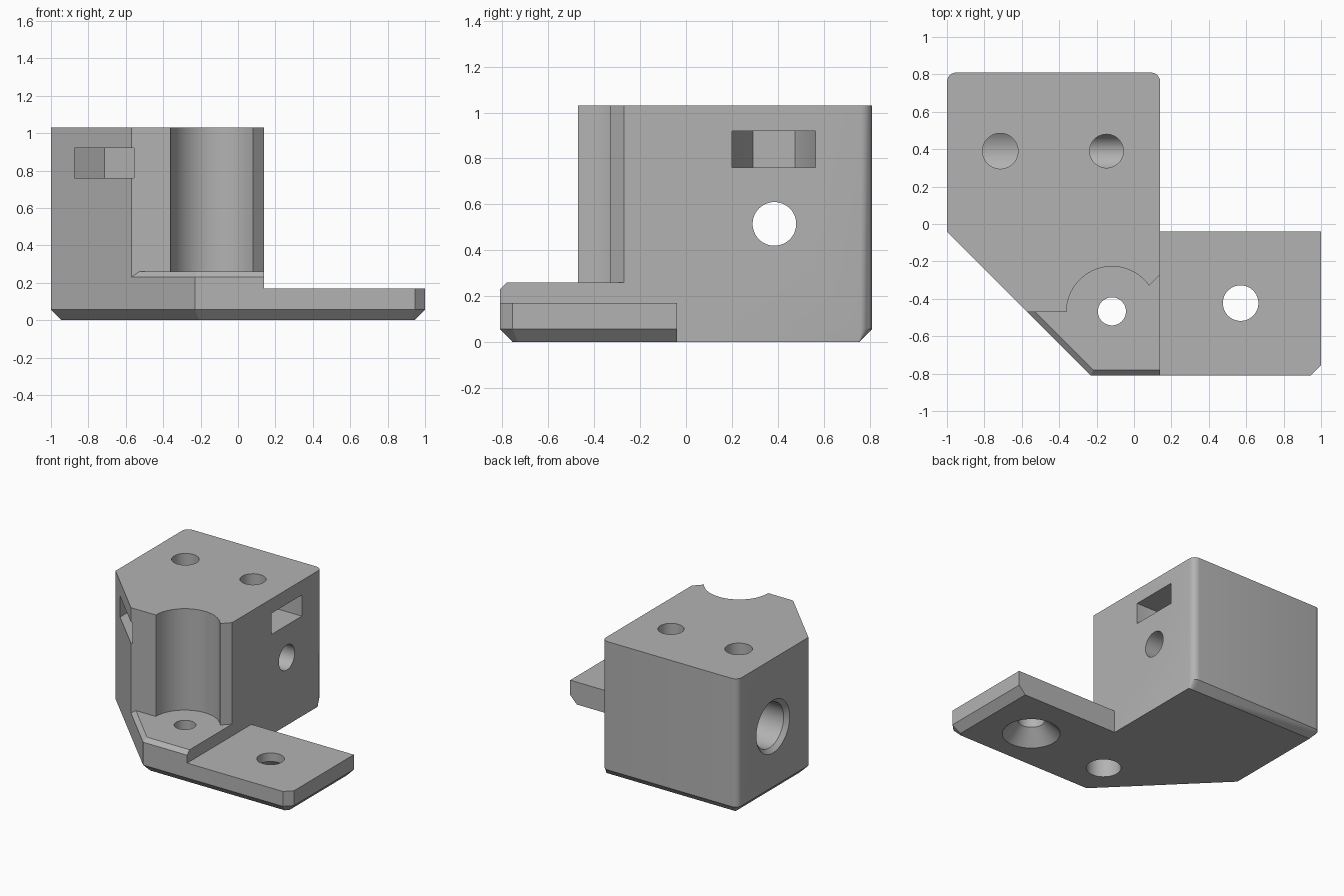
import bpy, bmesh
from math import sin, cos, radians, pi
from mathutils import Vector

if "Cube" in bpy.data.objects:
    bpy.data.objects.remove(bpy.data.objects["Cube"])

grey = bpy.data.materials.new("plain grey")
grey.use_nodes = True
grey.diffuse_color = (0.45, 0.45, 0.45, 1)
grey.node_tree.nodes["Principled BSDF"].inputs["Base Color"].default_value = (0.45, 0.45, 0.45, 1)


def loft(name, rings):
    """Skin a stack of matching closed rings and cap both ends."""
    bm = bmesh.new()
    rows = [[bm.verts.new(p) for p in ring] for ring in rings]
    for low, high in zip(rows, rows[1:]):
        for i in range(len(low)):
            bm.faces.new((low[i - 1], low[i], high[i], high[i - 1]))
    bm.faces.new(rows[0])
    bm.faces.new(rows[-1])
    bmesh.ops.remove_doubles(bm, verts=bm.verts, dist=1e-4)
    bmesh.ops.recalc_face_normals(bm, faces=bm.faces)
    mesh = bpy.data.meshes.new(name)
    bm.to_mesh(mesh)
    bm.free()
    mesh.materials.append(grey)
    obj = bpy.data.objects.new(name, mesh)
    bpy.context.collection.objects.link(obj)
    return obj


def prism(name, outline, z0, z1):
    return loft(name, [[(x, y, z) for x, y in outline] for z in (z0, z1)])


def arc(cx, cy, r, start, end, steps):
    angles = [radians(start + (end - start) * i / steps) for i in range(steps + 1)]
    return [(cx + r * cos(a), cy + r * sin(a)) for a in angles]


def bore(name, origin, along, profile):
    """Round cutter from (distance, radius) pairs along the x or z axis."""
    ox, oy, oz = origin
    rings = []
    for d, r in profile:
        ring = arc(0, 0, r, 0, 352.5, 47)
        if along == "x":
            rings.append([(d, oy + u, oz + v) for u, v in ring])
        else:
            rings.append([(ox + u, oy + v, d) for u, v in ring])
    return loft(name, rings)


# Full footprint with rounded back corners and a chamfered underside
right_round = arc(0.09, 0.76, 0.05, 0, 90, 6)
left_round = arc(-0.95, 0.76, 0.05, 90, 180, 6)
outline = [(0.945, -0.81), (1, -0.755), (1, -0.04), (0.14, -0.04),
           *right_round, *left_round, (-1, -0.04), (-0.23, -0.81)]
underside = [(0.922, -0.755), (0.945, -0.732), (0.945, -0.04), (0.14, -0.04),
             *[(x, 0.755) for x, y in right_round],
             *[(-0.945, 0.755) for p in left_round],
             (-0.945, -0.017), (-0.207, -0.755)]
body = loft("corner_bracket", [[(x, y, 0) for x, y in underside],
                               [(x, y, 0.057) for x, y in outline],
                               [(x, y, 1.03) for x, y in outline]])

cutters = []
# Space above the thin side plate
cutters.append(prism("plate_clearance",
                     [(0.14, -1), (1.2, -1), (1.2, 0.1), (0.14, 0.1)], 0.17, 1.2))

# Front ledge with the concave half round channel
cutters.append(prism("channel_clearance",
                     [(-0.8, -1), (-0.8, -0.47),
                      *arc(-0.118, -0.47, 0.243, 180, 35, 32),
                      (0.14, -0.27), (0.2, -0.21), (0.2, -1)], 0.26, 1.2))

# Chamfer along the top edge of the ledge
stations = [((-0.57, -0.47), (1.414, 0)), ((-0.23, -0.81), (0.414, 1)), ((0.25, -0.81), (0, 1))]
rings = []
for (x, y), (dx, dy) in stations:
    rings.append([(x + dx * s, y + dy * s, 0.23 + h)
                  for s, h in ((0.05, 0.05), (-0.05, -0.05), (-0.05, 0.05))])
cutters.append(loft("ledge_chamfer", rings))

# Hexagonal nut slots opening to the right side and to the front
cutters.append(prism("side_nut_slot",
                     [(0.3, 0.565), *arc(-0.15, 0.383, 0.182, 90, 270, 3), (0.3, 0.201)],
                     0.76, 0.92))
cutters.append(prism("front_nut_slot",
                     [(-0.555, -1), *arc(-0.715, 0.383, 0.185, 30, 150, 2), (-0.875, -1)],
                     0.76, 0.92))

# Screw holes
cutters += [
    bore("top_left_hole", (-0.715, 0.39, 0), "z", [(0.5, 0.095), (1.2, 0.095)]),
    bore("top_right_hole", (-0.147, 0.39, 0), "z", [(0.5, 0.09), (1.2, 0.09)]),
    bore("cross_hole", (0, 0.385, 0.515), "x",
         [(-1.03, 0.23), (-0.97, 0.17), (-0.4, 0.17), (-0.4, 0.095), (0.3, 0.095)]),
    bore("ledge_hole", (-0.118, -0.467, 0), "z",
         [(-0.1, 0.12), (0.16, 0.12), (0.16, 0.075), (0.4, 0.075)]),
    bore("plate_hole", (0.57, -0.423, 0), "z",
         [(-0.02, 0.22), (0.105, 0.095), (0.3, 0.095)]),
]

# Cut everything from the solid body
bpy.context.view_layer.objects.active = body
body.select_set(True)
for cutter in cutters:
    cutter.hide_render = True
    mod = body.modifiers.new(cutter.name, "BOOLEAN")
    mod.operation = "DIFFERENCE"
    mod.solver = "EXACT"
    mod.object = cutter
    bpy.ops.object.modifier_apply(modifier=mod.name)
    bpy.data.objects.remove(cutter)

bpy.ops.object.shade_smooth_by_angle(angle=radians(30))
